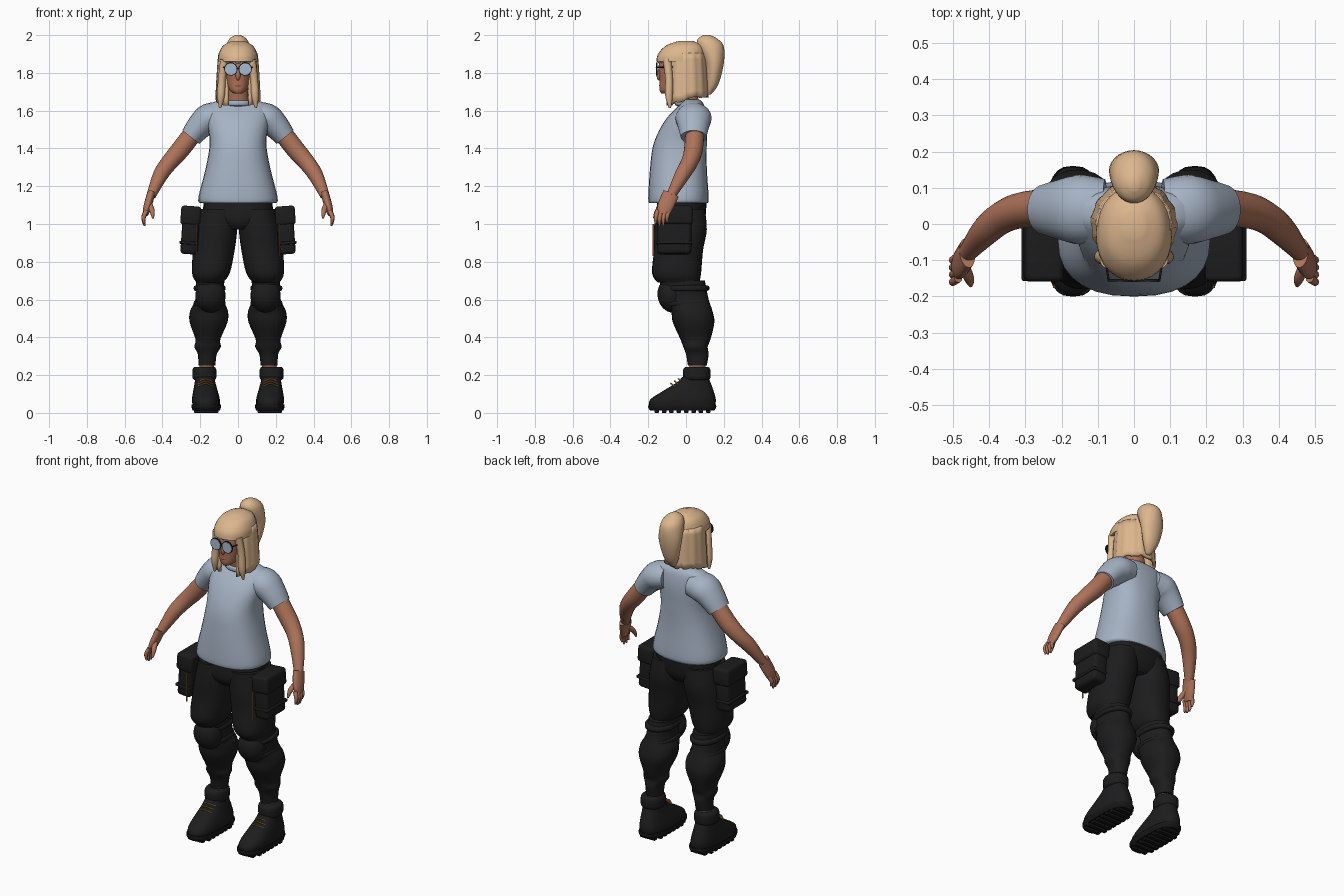
import bpy, bmesh, math, random
from mathutils import Vector, Matrix

random.seed(4)
if "Cube" in bpy.data.objects:
    bpy.data.objects.remove(bpy.data.objects["Cube"], do_unlink=True)


def material(name, red, green, blue, roughness=.7):
    mat = bpy.data.materials.new(name)
    mat.use_nodes = True
    mat.diffuse_color = (red, green, blue, 1)
    shader = mat.node_tree.nodes["Principled BSDF"]
    shader.inputs["Base Color"].default_value = (red, green, blue, 1)
    shader.inputs["Roughness"].default_value = roughness
    return mat


SKIN = material("skin", .42, .17, .1)
HAIR = material("blonde hair", .72, .47, .27)
SHIRT = material("pale blue cloth", .38, .45, .55)
BLACK = material("black cloth", .012, .012, .013)
SOLE = material("black rubber", .008, .008, .008)
CORD = material("orange cord", .42, .17, .03)
LENS = material("blue lens", .38, .5, .65, roughness=.3)
LIPS = material("lips", .33, .09, .06)


def finish(name, bm, mat, pair):
    """Turn the mesh into a shaded object, mirrored to the other side for a pair."""
    bmesh.ops.recalc_face_normals(bm, faces=bm.faces)
    mesh = bpy.data.meshes.new(name)
    bm.to_mesh(mesh)
    bm.free()
    mesh.materials.append(mat)
    part = bpy.data.objects.new(name, mesh)
    bpy.context.collection.objects.link(part)
    bpy.ops.object.select_all(action='DESELECT')
    part.select_set(True)
    bpy.context.view_layer.objects.active = part
    bpy.ops.object.shade_smooth_by_angle(angle=math.radians(50))
    if pair:
        part.modifiers.new("Mirror", 'MIRROR')
    return part


def smooth_rings(rings, steps=4):
    """Insert rings along a Catmull-Rom curve."""
    last = len(rings) - 1
    result = []
    for i in range(last):
        before, start, end, after = (rings[min(max(i + k, 0), last)] for k in (-1, 0, 1, 2))
        for step in range(steps):
            t = step / steps
            result.append([q + t / 2 * (r - p + t * (2*p - 5*q + 4*r - s + t * (3*q - 3*r + s - p)))
                           for p, q, r, s in zip(before, start, end, after)])
    return result + [rings[last]]


def loft(name, rings, mat, pair, power=2, level=True, sides=28):
    """Skin superellipse rings given as x, y, z, half width and half depth."""
    bm = bmesh.new()
    rings = smooth_rings(rings)
    rows = []
    for i, (x, y, z, width, depth) in enumerate(rings):
        along = Vector((0, 0, 1))
        if not level:
            ahead, behind = rings[min(i + 1, len(rings) - 1)], rings[max(i - 1, 0)]
            along = (Vector(ahead[:3]) - Vector(behind[:3])).normalized()
        across = Vector((0, 1, 0)).cross(along).normalized()
        deep = along.cross(across)
        row = []
        for k in range(sides):
            turn = math.tau * k / sides
            c, s = (math.copysign(abs(w) ** (2 / power), w) for w in (math.cos(turn), math.sin(turn)))
            row.append(bm.verts.new(Vector((x, y, z)) + across * c * width + deep * s * depth))
        rows.append(row)
    for low, high in zip(rows, rows[1:]):
        for k in range(sides):
            n = (k + 1) % sides
            bm.faces.new((low[k], low[n], high[n], high[k]))
    bm.faces.new(rows[0])
    bm.faces.new(rows[-1])
    return finish(name, bm, mat, pair)


def stack(name, mat, rings, start_x=0, end_x=0, power=2.2):
    """Level rings of z, y, half width, half depth; a part off the centre line is paired."""
    first, last = rings[0][0], rings[-1][0]
    placed = [(start_x + (end_x - start_x) * (z - first) / (last - first), y, z, width, depth)
              for z, y, width, depth in rings]
    return loft(name, placed, mat, pair=start_x != 0, power=power)


def band(name, mat, x, y, z, width, depth, height):
    """A rounded collar around a neck, ankle or knee."""
    profile = ((-1, .85), (-.6, 1), (.6, 1), (1, .85))
    return stack(name, mat, [(z + height * h, y, width * w, depth * w) for h, w in profile], x, x)


def limb(name, mat, points, depth=1, sides=20):
    """A paired tube through points of x, y, z and radius."""
    return loft(name, [(x, y, z, r, r * depth) for x, y, z, r in points], mat,
                pair=True, level=False, sides=sides)


def cord(name, mat, radius, *points):
    return limb(name, mat, [(*point, radius) for point in points], sides=8)


def blob(name, mat, centre, radii, lean=0, pair=False):
    bm = bmesh.new()
    place = Matrix.Translation(centre) @ Matrix.Rotation(lean, 4, 'X') @ Matrix.Diagonal((*radii, 1))
    bmesh.ops.create_uvsphere(bm, u_segments=24, v_segments=16, radius=1, matrix=place)
    return finish(name, bm, mat, pair)


def box(name, mat, centre, size, bevel, tilt=0, pair=True):
    bm = bmesh.new()
    place = Matrix.Translation(centre) @ Matrix.Rotation(tilt, 4, 'Y') @ Matrix.Diagonal((*size, 1))
    bmesh.ops.create_cube(bm, size=1, matrix=place)
    bmesh.ops.bevel(bm, geom=bm.edges[:], offset=bevel, segments=3, profile=.5, affect='EDGES')
    return finish(name, bm, mat, pair)


# Shirt: body, sleeves and collar
stack("shirt_body", SHIRT, [(1.11, -.04, .2, .155), (1.14, -.04, .21, .16), (1.3, -.04, .17, .15),
      (1.43, -.03, .15, .14), (1.55, 0, .165, .11), (1.63, .03, .16, .065), (1.66, .03, .07, .04)], power=2.4)
limb("shirt_sleeve", SHIRT, [(.08, .04, 1.57, .07), (.15, .04, 1.56, .08), (.2, .04, 1.52, .07),
     (.25, .04, 1.46, .057)], depth=1.2)
band("shirt_collar", SHIRT, 0, .01, 1.64, .073, .067, .015)

# Arms and hands
limb("arm", SKIN, [(.2, .05, 1.53, .05), (.3, .04, 1.4, .05), (.36, .02, 1.33, .045),
     (.41, -.02, 1.26, .04), (.46, -.08, 1.15, .025)])
limb("palm", SKIN, [(.46, -.08, 1.16, .022), (.48, -.11, 1.09, .021), (.49, -.12, 1.05, .015)], depth=2)
for i, length in enumerate((.07, .08, .08, .06)):
    y = -.15 + .02 * i
    limb(f"finger_{i + 1}", SKIN, [(.485, y, 1.07, .012), (.5, y - .01, 1.07 - length / 2, .011),
         (.495, y - .01, 1.07 - length, .005)], sides=10)
limb("thumb", SKIN, [(.47, -.11, 1.11, .014), (.455, -.15, 1.07, .014), (.45, -.17, 1.03, .005)], sides=12)

# Trousers: hips, baggy thighs and gathered lower legs
stack("trouser_hips", BLACK, [(.97, -.03, .09, .1), (1.02, -.03, .18, .13), (1.13, -.02, .18, .13)], power=2.4)
stack("trouser_thigh", BLACK, [(.69, -.04, .07, .11), (.74, -.05, .1, .13), (.86, -.04, .11, .13),
      (.97, -.03, .11, .14), (1.08, -.03, .1, .13)], start_x=.15, end_x=.1)
stack("trouser_shin", BLACK, [(.25, .06, .045, .05), (.31, .06, .05, .06), (.35, .05, .07, .065),
      (.39, .05, .066, .08), (.48, .04, .1, .11), (.54, .03, .1, .11), (.6, 0, .075, .12),
      (.7, -.02, .075, .12)], start_x=.165, end_x=.147)

# Knee pads and straps
blob("knee_pad", BLACK, (.146, -.08, .62), (.08, .07, .09), lean=.25, pair=True)
for height in (.58, .66):
    band("knee_strap", BLACK, .15, 0, height, .083, .122, .016)

# Cargo pockets with flaps and a pull cord
box("cargo_pocket", BLACK, (.253, -.062, .96), (.09, .18, .24), bevel=.02, tilt=-.07)
box("pocket_flap", BLACK, (.25, -.062, 1.045), (.106, .194, .1), bevel=.016, tilt=-.07)
box("pocket_seam", BLACK, (.26, -.062, .9), (.1, .19, .016), bevel=.005, tilt=-.07)
box("pocket_cord", CORD, (.22, -.173, .915), (.006, .008, .17), bevel=.001)

# Ankles, boot cuffs, boots and treads
stack("ankle", SKIN, [(.15, .06, .04, .045), (.28, .06, .038, .042)], start_x=.17, end_x=.165)
band("boot_cuff", BLACK, .178, .057, .208, .063, .072, .035)
stack("boot_upper", BLACK, [(.03, -.02, .07, .172), (.07, -.016, .074, .174), (.12, .015, .064, .13),
      (.16, .04, .055, .09), (.19, .05, .05, .07)], start_x=.168, end_x=.176, power=2.5)
stack("boot_sole", SOLE, [(.012, -.02, .072, .17), (.03, -.02, .078, .18), (.045, -.02, .077, .178)],
      start_x=.168, end_x=.168, power=2.8)
for i in range(8):
    width = .1 if i in (0, 7) else .13
    box("sole_tread", SOLE, (.168, -.155 + .039 * i, .012), (width, .024, .024), bevel=.004)
for i in range(3):
    y, z = -.06 + .02 * i, .15 + .012 * i
    cord("boot_lace", CORD, .004, (.135, y, z - .01), (.172, y - .02, z + .006), (.21, y, z - .01))

# Head, neck and face
stack("neck", SKIN, [(1.59, .02, .064, .06), (1.65, .01, .058, .058), (1.76, -.01, .048, .055)])
stack("head", SKIN, [(1.69, -.1, .02, .03), (1.71, -.08, .045, .06), (1.76, -.04, .067, .1),
      (1.85, -.025, .078, .118), (1.93, -.02, .05, .07)])
blob("nose", SKIN, (0, -.138, 1.795), (.014, .016, .035), lean=-.2)
blob("mouth", LIPS, (0, -.128, 1.733), (.024, .014, .011))

# Round glasses
def disc(name, mat, radius, y, thickness):
    bm = bmesh.new()
    place = Matrix.Translation((.038, y, 1.82)) @ Matrix.Rotation(math.pi / 2, 4, 'X')
    bmesh.ops.create_cone(bm, cap_ends=True, segments=32, radius1=radius, radius2=radius,
                          depth=thickness, matrix=place)
    return finish(name, bm, mat, pair=True)


disc("lens_rim", BLACK, radius=.035, y=-.155, thickness=.006)
disc("lens", LENS, radius=.031, y=-.157, thickness=.006)
box("glasses_bridge", BLACK, (0, -.158, 1.827), (.016, .005, .005), bevel=.001, pair=False)
cord("glasses_arm", BLACK, .003, (.07, -.155, 1.83), (.078, -.1, 1.83), (.08, -.04, 1.83))

# Hair: crown, long curtain open at the face, locks and ponytail
stack("hair_crown", HAIR, [(1.86, -.027, .105, .13), (1.9, -.023, .102, .125), (1.945, -.01, .078, .095),
      (1.97, 0, .03, .035)])
bm = bmesh.new()
columns, levels, top = 44, 8, 1.905
strands = []
for i in range(columns + 1):
    turn = math.radians(30 + 300 * i / columns)
    toward_face = (1 + math.cos(turn)) / 2
    drop = top - 1.675 + .06 * toward_face ** 2 + random.uniform(-.007, .007)
    strand = []
    for j in range(levels):
        fall = j / (levels - 1)
        radius = .102 + .017 * fall ** .7 + .0025 * math.sin(i * 1.7)
        strand.append(bm.verts.new((radius * math.sin(turn), -radius * math.cos(turn), top - drop * fall)))
    strands.append(strand)
for one, two in zip(strands, strands[1:]):
    for j in range(levels - 1):
        bm.faces.new((one[j], one[j + 1], two[j + 1], two[j]))
curtain = finish("hair_curtain", bm, HAIR, pair=False)
solid = curtain.modifiers.new("Thickness", 'SOLIDIFY')
solid.thickness = .018
solid.offset = -1
limb("hair_front_lock", HAIR, [(.095, -.085, 1.615, .006), (.09, -.09, 1.68, .02), (.085, -.09, 1.77, .02),
     (.072, -.1, 1.87, .022)])
for i in range(5):
    x = .03 * (i - 2)
    curve = abs(x) / 2
    loft("fringe_lock", [(x, curve - .128, 1.842, .006, .006), (x, curve - .138, 1.868, .02, .018),
         (x, curve - .118, 1.91, .02, .016)], HAIR, pair=False, sides=12)
stack("ponytail", HAIR, [(1.685, .12, .012, .012), (1.74, .14, .044, .032), (1.85, .15, .068, .05),
      (1.94, .13, .063, .07), (1.98, .115, .045, .052), (2, .11, .015, .018)], power=2)
